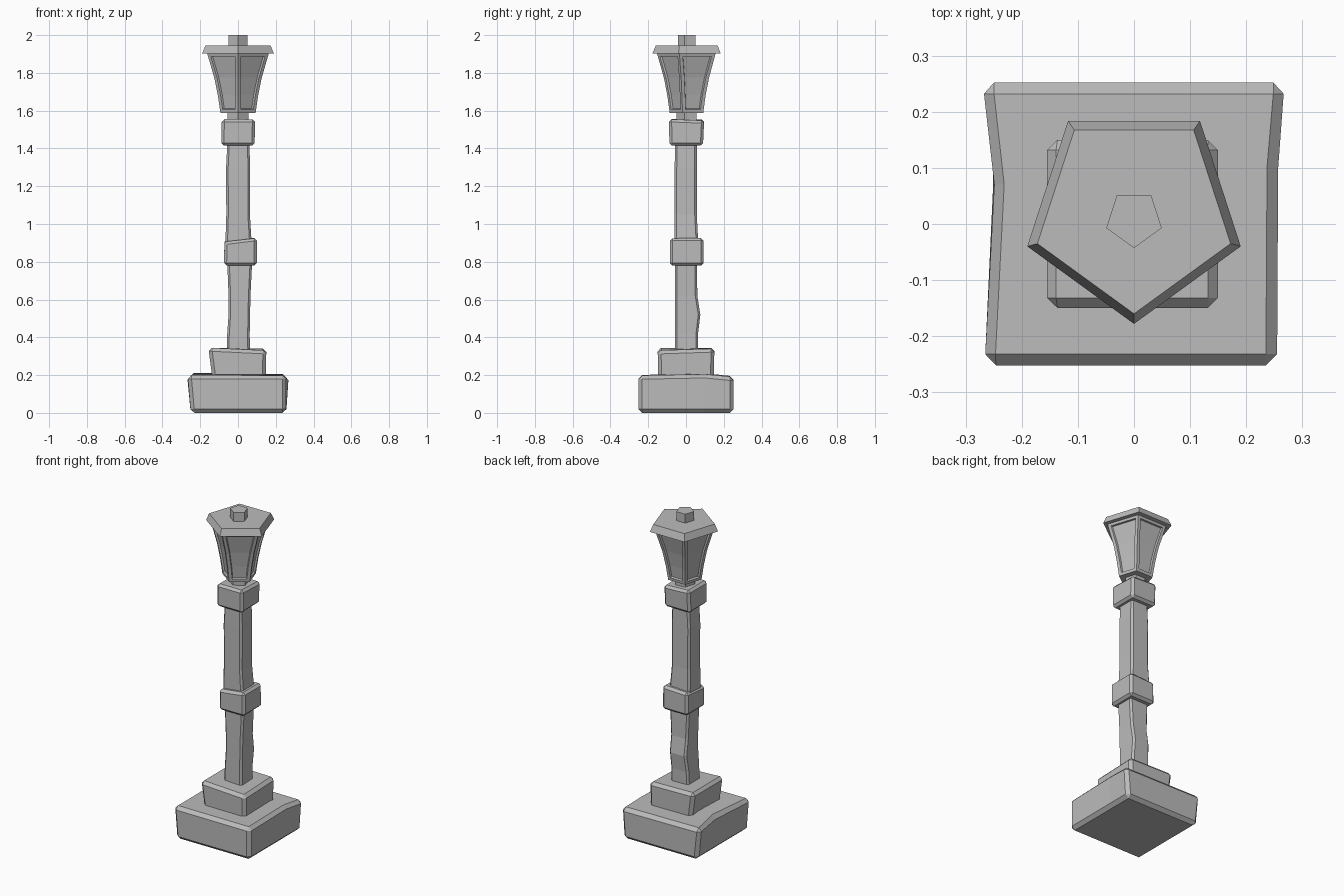
import bpy, bmesh
from math import sin, cos, pi
from mathutils import Vector

cube = bpy.data.objects.get("Cube")
if cube:
    bpy.data.objects.remove(cube, do_unlink=True)

stone = bpy.data.materials.new("grey_stone")
stone.use_nodes = True
GREY = (0.5, 0.5, 0.5, 1)
stone.diffuse_color = GREY
stone.node_tree.nodes["Principled BSDF"].inputs["Base Color"].default_value = GREY


def loft(name, rings, chamfer=0):
    """Skin a stack of rings of points, capped at both ends."""
    bm = bmesh.new()
    loops = [[bm.verts.new(p) for p in ring] for ring in rings]
    n = len(rings[0])
    for low, high in zip(loops, loops[1:]):
        for i in range(n):
            j = (i + 1) % n
            bm.faces.new((low[i], low[j], high[j], high[i]))
    bm.faces.new(loops[0][::-1])
    bm.faces.new(loops[-1])
    if chamfer:
        bm.normal_update()
        edges = [e for e in bm.edges if e.calc_face_angle(0) > 0.7]
        bmesh.ops.bevel(bm, geom=edges, offset=chamfer, segments=1,
                        profile=0.5, affect='EDGES')
    return finish(name, bm)


def finish(name, bm):
    bmesh.ops.recalc_face_normals(bm, faces=bm.faces)
    mesh = bpy.data.meshes.new(name)
    bm.to_mesh(mesh)
    bm.free()
    mesh.materials.append(stone)
    ob = bpy.data.objects.new(name, mesh)
    bpy.context.collection.objects.link(ob)
    return ob


def rect(z, x0, x1, y0, y1, lift=(0, 0, 0, 0)):
    """Four corners from front left on the page, each with its own lift."""
    plan = ((x0, y0), (x1, y0), (x1, y1), (x0, y1))
    return [(x, y, z + d) for (x, y), d in zip(plan, lift)]


def pentagon(z, r, cy):
    """Five corners, one pointing to the front."""
    turns = [-pi / 2 + k * 2 * pi / 5 for k in range(5)]
    return [(r * cos(a), cy + r * sin(a), z) for a in turns]


# Foot slab with swollen top corners
foot_low = [(-.25, -.252, 0), (.255, -.252, 0), (.255, .1, 0),
            (.255, .252, 0), (-.25, .252, 0), (-.25, .07, 0)]
foot_high = [(-.268, -.252, .2), (.255, -.252, .198), (.257, .1, .205),
             (.27, .252, .19), (-.272, .252, .195), (-.25, .07, .205)]
loft("foot_slab", [foot_low, foot_high], .02)

# Upper plinth
loft("plinth", [rect(.18, -.135, .147, -.147, .148),
                rect(.335, -.157, .15, -.15, .15, (.01, -.005, .005, .01))], .018)

# Hewn shaft, slightly crooked along its height
loft("shaft", [
    rect(.30, -.06, .063, -.058, .062),
    rect(.42, -.057, .062, -.058, .064),
    rect(.52, -.05, .064, -.058, .076),
    rect(.62, -.05, .066, -.058, .06),
    rect(.80, -.057, .075, -.058, .058),
    rect(.92, -.066, .071, -.06, .064),
    rect(1.05, -.062, .063, -.06, .057),
    rect(1.30, -.063, .064, -.06, .057),
    rect(1.44, -.056, .06, -.058, .057)], .011)

# Collars
loft("middle_collar", [
    rect(.78, -.074, .1, -.086, .094),
    rect(.92, -.072, .1, -.086, .092, (-.015, .006, .006, 0))], .014)
loft("upper_collar", [
    rect(1.415, -.088, .088, -.088, .09),
    rect(1.555, -.086, .09, -.09, .096, (0, 0, -.008, 0))], .014)

# Neck under the lantern
loft("lantern_neck", [pentagon(1.54, .058, .009), pentagon(1.60, .058, .009)])

# Flared lantern body with a sunken pane on each side
body = bmesh.new()
profile = ((1.588, .098, .012), (1.68, .112, .013), (1.77, .131, .015), (1.905, .172, .018))
loops = [[body.verts.new(p) for p in pentagon(*ring)] for ring in profile]
body.faces.new(loops[0][::-1])
body.faces.new(loops[-1])
sides = []
for i in range(5):
    j = (i + 1) % 5
    sides.append([body.faces.new((lo[i], lo[j], hi[j], hi[i]))
                  for lo, hi in zip(loops, loops[1:])])
body.normal_update()
for side in sides:
    bmesh.ops.inset_region(body, faces=side, thickness=.018, use_even_offset=True)
    bmesh.ops.inset_region(body, faces=side, thickness=.004, depth=-.01,
                           use_even_offset=True)
finish("lantern_body", body)

# Roof and finial
loft("lantern_roof", [pentagon(1.902, .2, .022), pentagon(1.945, .181, .021)])
loft("finial", [pentagon(1.94, .052, .009), pentagon(2.0, .052, .009)])
